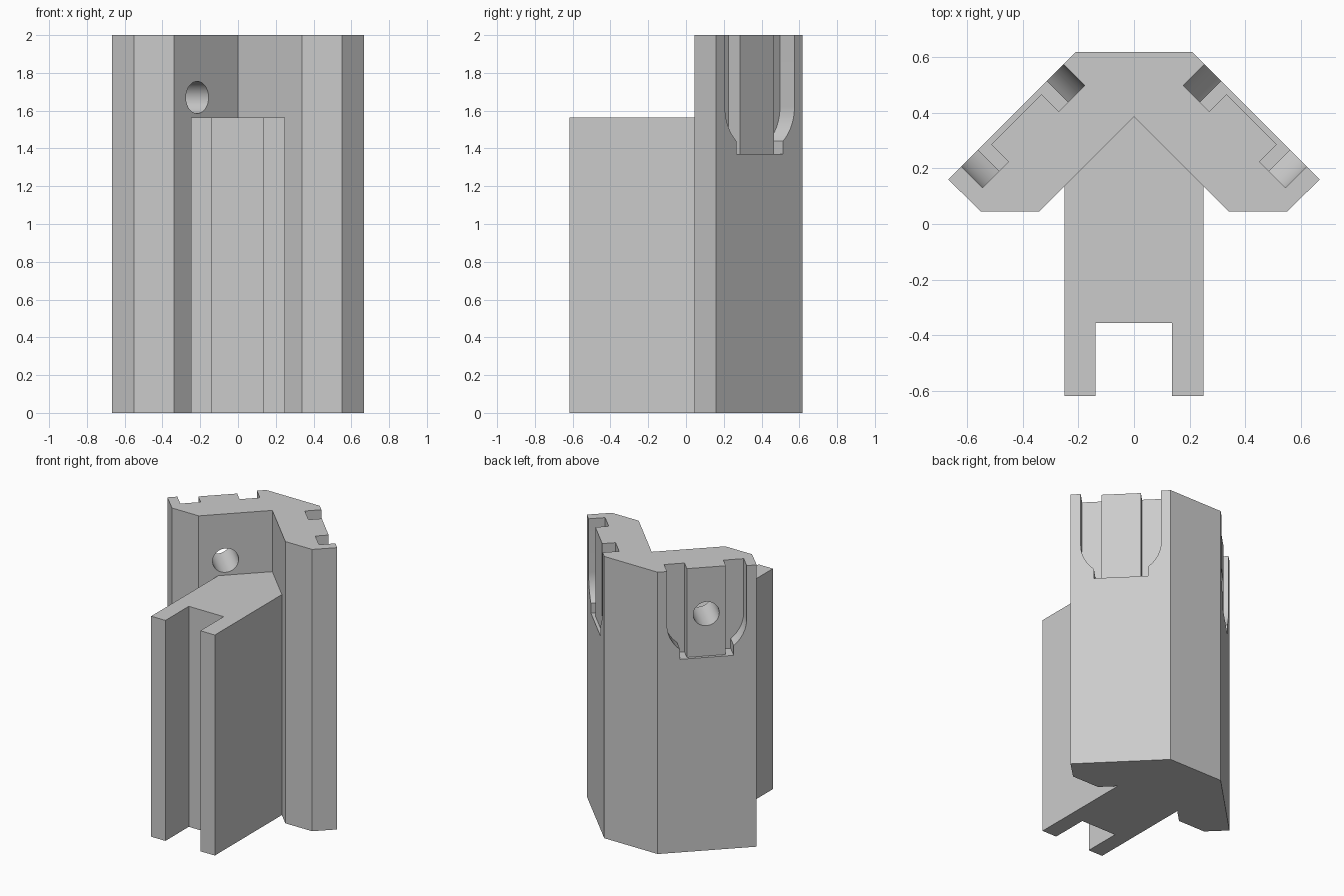
import bpy, bmesh, math
from mathutils import Matrix, Vector

cube = bpy.data.objects.get("Cube")
if cube:
    bpy.data.objects.remove(cube, do_unlink=True)

grey = bpy.data.materials.new("light_grey")
grey.use_nodes = True
grey.diffuse_color = (0.6, 0.6, 0.6, 1)
grey.node_tree.nodes["Principled BSDF"].inputs["Base Color"].default_value = (0.6, 0.6, 0.6, 1)


def prism(name, outline, low, high, matrix=Matrix()):
    """Extrude a 2D outline along local z from low to high."""
    bm = bmesh.new()
    face = bm.faces.new([bm.verts.new((x, y, low)) for x, y in outline])
    top = bmesh.ops.extrude_face_region(bm, geom=[face])["geom"]
    verts = [v for v in top if isinstance(v, bmesh.types.BMVert)]
    bmesh.ops.translate(bm, verts=verts, vec=(0, 0, high - low))
    bm.transform(matrix)
    bmesh.ops.recalc_face_normals(bm, faces=bm.faces)
    mesh = bpy.data.meshes.new(name)
    bm.to_mesh(mesh)
    bm.free()
    mesh.materials.append(grey)
    obj = bpy.data.objects.new(name, mesh)
    bpy.context.collection.objects.link(obj)
    return obj


def combine(target, tool, operation):
    """Apply a boolean and discard the tool."""
    mod = target.modifiers.new(operation, 'BOOLEAN')
    mod.operation = operation
    mod.solver = 'EXACT'
    mod.object = tool
    tool.hide_render = True
    bpy.context.view_layer.objects.active = target
    bpy.ops.object.modifier_apply(modifier=mod.name)
    bpy.data.objects.remove(tool, do_unlink=True)


# Chevron-shaped main block
half = [(0.21, 0.617), (0.667, 0.16), (0.55, 0.045), (0.34, 0.045)]
body = prism("bracket_body", half + [(0, 0.385)] + [(-x, y) for x, y in reversed(half)], 0, 2)

# Forked tongue at the front, sunk into the inner corner
tongue = prism("forked_tongue", [
    (-0.25, -0.617), (-0.138, -0.617), (-0.138, -0.355), (0.136, -0.355),
    (0.136, -0.617), (0.25, -0.617), (0.25, 0.2), (0, 0.45), (-0.25, 0.2)], 0, 1.565)
combine(body, tongue, 'UNION')

# Pocket outline: straight side, arc inwards, then a narrower foot
OUTER, FOOT, ISLAND = 0.26, 0.175, 0.127
FLOOR, ARC_LOW, ARC_HIGH, ABOVE = 1.37, 1.44, 1.62, 2.1
DEPTH, ISLAND_DEPTH = 0.108, 0.021
sweep = 2 * math.atan((OUTER - FOOT) / (ARC_HIGH - ARC_LOW))
radius = (ARC_HIGH - ARC_LOW) / math.sin(sweep)
arc = []
for i in range(11):
    a = sweep * i / 10
    arc.append((OUTER - radius * (1 - math.cos(a)), ARC_HIGH - radius * math.sin(a)))
channel = [(ISLAND, ABOVE), (OUTER, ABOVE)] + arc + [(FOOT, FLOOR), (ISLAND, FLOOR)]
island = [(-ISLAND - 0.01, FLOOR), (ISLAND + 0.01, FLOOR), (ISLAND + 0.01, ABOVE), (-ISLAND - 0.01, ABOVE)]
hole = [(0.085 * math.cos(math.tau * i / 48), 1.67 + 0.085 * math.sin(math.tau * i / 48)) for i in range(48)]

# Frame on the slanted rear face: x along it, y up, z outwards
normal = Vector((1, 1, 0)).normalized()
along = Vector((-1, 1, 0)).normalized()
origin = normal * 0.827 / math.sqrt(2) - along * 0.033
frame = Matrix((along, (0, 0, 1), normal)).transposed().to_4x4()
frame.translation = origin

# Pockets and through holes on both slanted faces
for side in (1, -1):
    place = Matrix.Diagonal((side, 1, 1, 1)) @ frame
    for flip in (1, -1):
        outline = [(x * flip, y) for x, y in channel]
        combine(body, prism("channel_cutter", outline, -DEPTH, 0.1, place), 'DIFFERENCE')
    combine(body, prism("island_cutter", island, -ISLAND_DEPTH, 0.1, place), 'DIFFERENCE')
    combine(body, prism("hole_cutter", hole, -0.45, 0.1, place), 'DIFFERENCE')

# Smooth the holes and arcs, keep the edges crisp
bpy.ops.object.select_all(action='DESELECT')
body.select_set(True)
bpy.context.view_layer.objects.active = body
bpy.ops.object.shade_smooth_by_angle(angle=math.radians(25))
